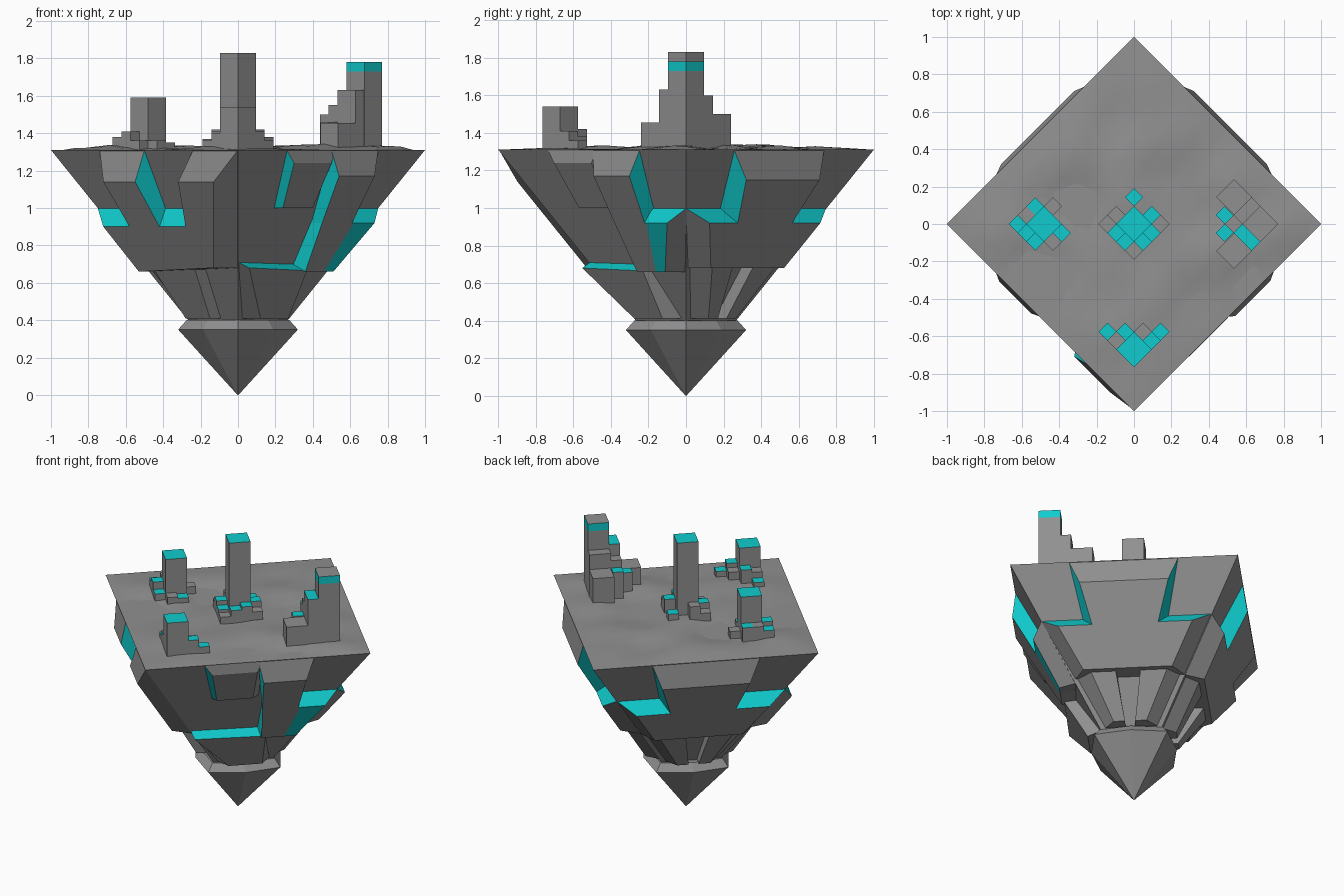
import bpy, bmesh, math
from mathutils import Vector, noise

cube = bpy.data.objects.get("Cube")
if cube:
    bpy.data.objects.remove(cube, do_unlink=True)


def material(name, color):
    m = bpy.data.materials.new(name)
    m.use_nodes = True
    m.diffuse_color = color
    m.node_tree.nodes["Principled BSDF"].inputs["Base Color"].default_value = color
    return m


MATS = [material("stone_grey", (0.28, 0.28, 0.28, 1)),
        material("bright_cyan", (0.005, 0.6, 0.61, 1))]
GREY, CYAN = 0, 1
RIM = 1.31      # height of the upper rim
SLOPE = 0.806   # how fast the hull narrows downwards


def finish(name, bm, smooth=False):
    bmesh.ops.recalc_face_normals(bm, faces=bm.faces[:])
    mesh = bpy.data.meshes.new(name)
    bm.to_mesh(mesh)
    bm.free()
    for m in MATS:
        mesh.materials.append(m)
    for p in mesh.polygons:
        p.use_smooth = smooth
    ob = bpy.data.objects.new(name, mesh)
    bpy.context.collection.objects.link(ob)
    return ob


def radius(z):
    return 1 - (RIM - z) * SLOPE


def loft(name, rings, smooth=False):
    """Skin a stack of equal-length point rings and cap both ends."""
    bm = bmesh.new()
    loops = [[bm.verts.new(p) for p in ring] for ring in rings]
    for a, b in zip(loops, loops[1:]):
        n = len(a)
        for i in range(n):
            bm.faces.new((a[i], a[(i + 1) % n], b[(i + 1) % n], b[i]))
    bm.faces.new(loops[0])
    bm.faces.new(loops[-1])
    return finish(name, bm, smooth)


def diamond(r, z):
    return [(r, 0, z), (0, r, z), (-r, 0, z), (0, -r, z)]


# Hull core
loft("hull_core", [diamond(radius(0.37), 0.37), diamond(radius(RIM), RIM)])


# Pointed tip with its sloping collar
def collar_ring(r, z):
    ring = []
    for i in range(8):
        a = i * math.pi / 4
        k = r * (0.83 if i % 2 else 1)
        ring.append((k * math.cos(a), k * math.sin(a), z))
    return ring


loft("tip", [collar_ring(0.002, 0), collar_ring(0.32, 0.35)])
loft("tip_collar", [collar_ring(0.32, 0.35), collar_ring(0.275, 0.4)])


# Gently rolling ground, laid on a turned grid
bm = bmesh.new()
N = 16
grid = []
for i in range(N + 1):
    row = []
    for j in range(N + 1):
        u, v = 2 * i / N - 1, 2 * j / N - 1
        edge = min(1, 4 * (1 - max(abs(u), abs(v))))
        h = 0.015 + 0.04 * noise.noise(Vector((u * 2.7, v * 2.7, 3.3)))
        row.append(bm.verts.new(((u - v) / 2, (u + v) / 2, RIM + edge * h)))
    grid.append(row)
for i in range(N):
    for j in range(N):
        bm.faces.new((grid[i][j], grid[i + 1][j], grid[i + 1][j + 1], grid[i][j + 1]))
finish("ground", bm, True)


# Raised hull plates: each corner is (across, height, foot across, foot height);
# walls gives one letter per edge, c for cyan and g for grey
def plate(name, sx, sy, lift, corners, walls, cap=GREY):
    bm = bmesh.new()

    def vert(a, z, extra):
        return bm.verts.new((sx * a, sy * (radius(z) + extra - a), z))

    outer = [vert(a, z, lift) for a, z, _, _ in corners]
    inner = [vert(a, z, -0.004) for _, _, a, z in corners]
    bm.faces.new(outer).material_index = cap
    bm.faces.new(inner)
    n = len(corners)
    for i in range(n):
        k = (i + 1) % n
        f = bm.faces.new((outer[i], outer[k], inner[k], inner[i]))
        f.material_index = CYAN if walls[i] == "c" else GREY
    finish(name, bm)


# Two matching back sides
for sx, side in ((1, "left"), (-1, "right")):
    tag = "back_" + side
    plate(tag + "_upper_plate", sx, 1, 0.16,
          [(.32, 1.15, .26, RIM), (.71, 1.15, .74, RIM),
           (.57, .92, .52, .92), (.28, .92, .17, .92)], "gcgc")
    plate(tag + "_middle_plate", sx, 1, 0.16,
          [(.13, .92, 0, 1), (.72, .92, .75, 1),
           (.52, .68, .48, .68), (.13, .68, 0, .68)], "cggg")
    plate(tag + "_lower_fin_a", sx, 1, 0.11,
          [(.13, .69, .02, .69), (.25, .69, .2, .69),
           (.17, .41, .12, .41), (.12, .41, .02, .41)], "gggg")
    plate(tag + "_lower_fin_b", sx, 1, 0.11,
          [(.36, .69, .3, .69), (.47, .69, .48, .69),
           (.265, .41, .25, .41), (.215, .41, .16, .41)], "gggg")

# Front right-hand side of the model
plate("front_right_upper_plate_outer", -1, -1, 0.165,
      [(.55, 1.14, .5, RIM), (.72, 1.14, .74, RIM),
       (.58, .9, .52, .9), (.42, .9, .35, .9)], "gcgc")
plate("front_right_upper_plate_inner", -1, -1, 0.165,
      [(.13, 1.14, 0, RIM), (.32, 1.14, .24, RIM),
       (.28, .9, .26, .9), (.13, .9, 0, .9)], "gcgg")
plate("front_right_middle_plate", -1, -1, 0.165,
      [(.13, .9, 0, 1), (.72, .9, .75, 1),
       (.53, .66, .47, .66), (.13, .68, 0, .68)], "cggg")
plate("front_right_lower_plate", -1, -1, 0.11,
      [(.23, .67, .17, .67), (.45, .67, .46, .67),
       (.28, .41, .26, .41), (.15, .41, .09, .41)], "gggg")

# Front left-hand side of the model
plate("front_left_upper_plate", 1, -1, 0.145,
      [(.54, 1.17, .5, RIM), (.73, 1.17, .75, RIM),
       (.61, .92, .53, .92), (.45, .92, .39, .92)], "gcgc")
plate("front_left_middle_plate", 1, -1, 0.145,
      [(.45, .92, .42, 1), (.62, .92, .6, 1),
       (.46, .66, .44, .66), (.36, .66, .29, .69)], "cggc")
plate("front_left_corner_plate", 1, -1, 0.145,
      [(.62, .92, .58, 1), (.73, .92, .75, 1),
       (.51, .66, .47, .66), (.46, .66, .42, .66)], "cggg", CYAN)
plate("front_left_small_plate", 1, -1, 0.06,
      [(.3, 1.24, .26, RIM), (.5, 1.24, .52, RIM),
       (.4, 1, .4, 1), (.24, 1, .19, 1)], "gggc")
plate("front_left_lower_plate", 1, -1, 0.12,
      [(.06, .68, 0, .71), (.37, .665, .3, .7),
       (.27, .41, .25, .41), (.12, .41, .02, .41)], "cggg")


# Towers: square blocks turned to follow the rim
def block(name, x, y, half, top, bottom=1.28, cyan="top"):
    bm = bmesh.new()
    lo = [bm.verts.new((x + a, y + b, bottom)) for a, b, _ in diamond(half, 0)]
    hi = [bm.verts.new((x + a, y + b, top)) for a, b, _ in diamond(half, 0)]
    bm.faces.new(lo)
    bm.faces.new(hi).material_index = CYAN if cyan == "top" else GREY
    for i in range(4):
        k = (i + 1) % 4
        f = bm.faces.new((lo[i], lo[k], hi[k], hi[i]))
        f.material_index = CYAN if cyan == "sides" else GREY
    finish(name, bm)


S = 0.0475  # half diagonal of one small block


def cluster(name, x, y, cells):
    """Small blocks at whole steps from a centre, as (step x, step y, top, cap)."""
    for i, (a, b, top, cap) in enumerate(cells):
        block(f"{name}_{i + 1}", x + a * S, y + b * S, S, top, cyan=cap)


block("central_tower", 0, 0, 2 * S, 1.83)
cluster("central_block", 0, 0, [
    (0, 3, 1.38, "top"), (2, 1, 1.42, "top"), (1, -2, 1.4, "top"), (2, -1, 1.42, "top"),
    (-2, -1, 1.41, "top"), (-1, -2, 1.38, "top"), (0, -3, 1.36, ""),
    (-3, 0, 1.37, ""), (-2, 1, 1.42, ""), (3, 0, 1.38, "")])

block("right_tower", -0.48, 0, 2 * S, 1.59)
cluster("right_block", -0.48, 0, [
    (-1, 2, 1.41, "top"), (-2, 1, 1.41, ""), (-3, 0, 1.38, "top"), (-2, -1, 1.41, "top"),
    (-1, -2, 1.36, "top"), (2, -1, 1.35, "top"), (1, 2, 1.36, ""), (1, -2, 1.36, "")])

block("front_tower", 0, -0.67, 2 * S, 1.54)
cluster("front_block", 0, -0.67, [
    (-3, 2, 1.36, "top"), (-1, 2, 1.42, "top"), (1, 2, 1.38, ""),
    (3, 2, 1.36, "top"), (2, 1, 1.41, "top"), (-2, 1, 1.4, "")])

# Stepped tower with a coloured band under its roof
block("left_tower", 0.675, 0, 2 * S, 1.73, cyan="")
block("left_tower_band", 0.675, 0, 2 * S, 1.78, 1.73, "sides")
block("left_tower_annex_back", 0.535, 0.145, 2 * S, 1.5, cyan="")
block("left_tower_annex_front", 0.535, -0.145, 2 * S, 1.455, cyan="")
cluster("left_block", 0.58, 0, [
    (0, 1, 1.6, ""), (0, -1, 1.63, "top"), (1, -2, 1.63, "top"), (1, 2, 1.6, ""),
    (-1, 0, 1.55, ""), (-2, 1, 1.5, "top"), (-2, -1, 1.46, "top")])
